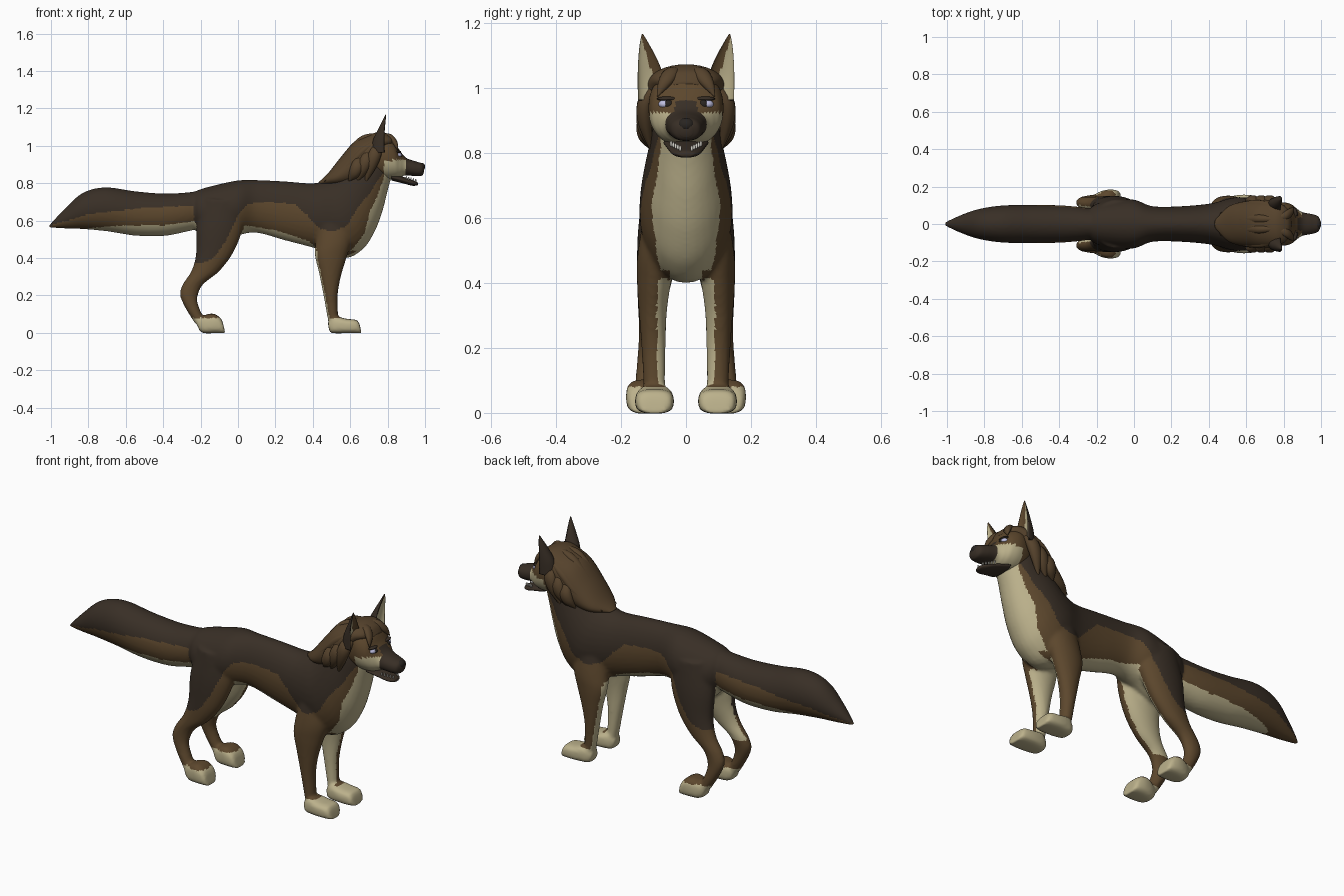
import bpy, bmesh, math
from mathutils import Vector

COLOURS = [("dark_fur", (0.040, 0.028, 0.019)), ("brown_fur", (0.108, 0.063, 0.026)),
           ("cream_fur", (0.50, 0.44, 0.26)), ("nose_black", (0.022, 0.018, 0.015)),
           ("eye_white", (0.52, 0.52, 0.75)), ("tooth_white", (0.75, 0.73, 0.66)),
           ("hair_brown", (0.092, 0.055, 0.025))]
DARK, BROWN, CREAM, BLACK, EYE, TOOTH, HAIR = range(7)
MATS = []
for label, rgb in COLOURS:
    m = bpy.data.materials.new(label)
    m.diffuse_color = (*rgb, 1)
    MATS.append(m)


def lerp(table, x):
    """Piecewise linear lookup."""
    if x <= table[0][0]:
        return table[0][1]
    for (x0, y0), (x1, y1) in zip(table, table[1:]):
        if x <= x1:
            return y0 + (y1 - y0) * (x - x0) / (x1 - x0)
    return table[-1][1]


def spline(st, steps):
    """Catmull-Rom samples through tuples."""
    out = []
    for i in range(len(st) - 1):
        a, b, c, d = st[max(i - 1, 0)], st[i], st[i + 1], st[min(i + 2, len(st) - 1)]
        for k in range(steps):
            t = k / steps
            out.append([0.5 * (2 * q + (r - p) * t + (2 * p - 5 * q + 4 * r - s) * t * t
                               + (3 * q - p - 3 * r + s) * t ** 3) for p, q, r, s in zip(a, b, c, d)])
    return out + [list(st[-1])]


def add_loft(bm, st, side=1, steps=8, sides=32, e=1.0, hollow=False):
    """Rings through stations (x1, z1, x2, z2, y centre, half width)."""
    rings = []
    for x1, z1, x2, z2, y, w in spline(st, steps):
        ring = []
        for k in range(sides):
            t = 2 * math.pi * k / sides
            c, s = (math.copysign(abs(f) ** e, f) for f in (math.cos(t), math.sin(t)))
            if hollow and c > 0:
                c *= -0.35
            ring.append(bm.verts.new(((x1 + x2) / 2 + c * (x1 - x2) / 2, side * (y + max(w, 0.002) * s),
                                      (z1 + z2) / 2 + c * (z1 - z2) / 2)))
        rings.append(ring)
    for r0, r1 in zip(rings, rings[1:]):
        for k in range(sides):
            j = (k + 1) % sides
            bm.faces.new((r0[k], r0[j], r1[j], r1[k]))
    bm.faces.new(rings[0])
    bm.faces.new(rings[-1])


def finish(name, bm, rule):
    """Make an object and colour its faces with a rule or one colour."""
    bmesh.ops.recalc_face_normals(bm, faces=bm.faces)
    me = bpy.data.meshes.new(name)
    for m in MATS:
        me.materials.append(m)
    for f in bm.faces:
        f.smooth = True
        f.material_index = rule(f.calc_center_median(), f.normal) if callable(rule) else rule
    bm.to_mesh(me)
    bm.free()
    ob = bpy.data.objects.new(name, me)
    bpy.context.collection.objects.link(ob)
    return ob


def loft(name, st, rule, **kw):
    bm = bmesh.new()
    add_loft(bm, st, **kw)
    return finish(name, bm, rule)


def ball(name, loc, size, colour):
    bm = bmesh.new()
    bmesh.ops.create_uvsphere(bm, u_segments=20, v_segments=12, radius=1)
    for v in bm.verts:
        v.co = Vector(loc) + Vector(a * b for a, b in zip(v.co, size))
    return finish(name, bm, colour)


def lock(name, pts, h, w, side=1):
    """Tapered lock of hair along points (x, z, y)."""
    st, n = [], len(pts) - 1
    for i, (x, z, y) in enumerate(pts):
        a, b = pts[max(i - 1, 0)], pts[min(i + 1, n)]
        d = Vector((a[1] - b[1], b[0] - a[0])).normalized()
        k = (0.45, 1.0, 0.85, 0.06)[i]
        st.append((x + d.x * h * k, z + d.y * h * k, x - d.x * h * k, z - d.y * h * k, y, w * k))
    return loft(name, st, HAIR, side=side, steps=5, sides=10)


# Colour boundaries of the coat, read from the side
BACK = [(-.2, .37), (-.13, .40), (-.06, .5), (0, .63), (.05, .69), (.15, .70), (.3, .69), (.37, .63),
        (.43, .56), (.5, .54), (.58, .57), (.64, .67), (.7, .74), (.75, .82), (.85, .95)]
BELLY = [(0, .58), (.2, .55), (.38, .49), (.44, .43), (.56, .43)]
BIB = [(.41, .57), (.47, .63), (.53, .675), (.65, .705), (.72, .74), (.83, .78)]
TAIL_TOP = [(-1, .575), (-.8, .635), (-.5, .67), (-.22, .68)]
TAIL_LOW = [(-.87, .55), (-.75, .565), (-.6, .575), (-.4, .575), (-.22, .60)]


def coat(c, n):
    x, z, a = c.x, c.z, abs(c.y)
    inner = n.y * (1 if c.y > 0 else -1) < -0.35
    if x < -.235 and z > .5:
        return DARK if z > lerp(TAIL_TOP, x) else CREAM if x > -.87 and z < lerp(TAIL_LOW, x) else BROWN
    if z < .08:
        return CREAM
    if x > .3 and z < .44:
        return CREAM if inner or n.x < -.75 or a < .05 or (x < .42 and a < .1) else BROWN
    if x < .06 and .25 < z < .6 and (inner or (a < .07 and n.z < -.3)):
        return CREAM
    if x > .55 and x > lerp(BIB, z):
        return CREAM
    if .03 < x < .57 and z < lerp(BELLY, x) and a < .11:
        return CREAM
    return DARK if z > lerp(BACK, x) else BROWN


# Body, tail, legs and feet, fused into one skin
skin = bmesh.new()
add_loft(skin, [(-.26, .72, -.255, .62, 0, .04), (-.22, .76, -.21, .53, 0, .10), (-.12, .79, -.12, .47, 0, .13),
                (0, .815, 0, .52, 0, .13), (.1, .817, .1, .535, 0, .095), (.25, .81, .25, .495, 0, .095),
                (.4, .80, .42, .45, 0, .11), (.48, .82, .57, .40, 0, .14), (.52, .85, .67, .45, 0, .142),
                (.56, .90, .735, .55, 0, .13), (.61, .96, .775, .66, 0, .112), (.66, 1.0, .80, .76, 0, .10),
                (.72, 1.02, .82, .83, 0, .085)])
add_loft(skin, [(-1.01, .575, -1.01, .562, 0, .01), (-.93, .66, -.92, .558, 0, .048),
                (-.83, .748, -.83, .555, 0, .08), (-.71, .778, -.7, .543, 0, .099),
                (-.55, .757, -.55, .52, 0, .102), (-.4, .745, -.4, .518, 0, .10),
                (-.28, .75, -.28, .54, 0, .09), (-.18, .765, -.2, .56, 0, .075)])
FRONT_LEG = [(.62, .64, .44, .64, .065, .06), (.61, .5, .415, .48, .085, .064), (.58, .40, .412, .41, .098, .053),
             (.55, .30, .433, .32, .102, .043), (.533, .2, .457, .2, .10, .037), (.535, .1, .477, .09, .098, .034),
             (.54, .04, .49, .03, .098, .034)]
FRONT_FOOT = [(.48, .05, .49, .005, .098, .03), (.52, .085, .51, -.002, .097, .05), (.58, .075, .58, -.002, .097, .06),
              (.635, .068, .645, -.002, .097, .055), (.652, .04, .66, -.002, .097, .04)]
HIND_LEG = [(.03, .70, -.19, .72, .065, .065), (.025, .56, -.222, .56, .08, .068), (-.025, .43, -.225, .42, .095, .056),
            (-.10, .33, -.25, .33, .105, .043), (-.185, .26, -.295, .26, .11, .035),
            (-.215, .2, -.31, .205, .115, .032), (-.213, .15, -.285, .14, .12, .032), (-.18, .07, -.23, .05, .125, .034)]
HIND_FOOT = [(-.225, .06, -.205, .01, .125, .03), (-.175, .095, -.18, -.002, .125, .05),
             (-.13, .102, -.13, -.002, .125, .06), (-.09, .075, -.085, -.002, .125, .054),
             (-.075, .03, -.068, -.002, .125, .042)]
for s in (-1, 1):
    for leg in (FRONT_LEG, HIND_LEG):
        add_loft(skin, leg, side=s)
    for foot in (FRONT_FOOT, HIND_FOOT):
        add_loft(skin, foot, side=s, e=0.65)
raw = finish("raw_body", skin, BROWN)
rm = raw.modifiers.new("fuse", 'REMESH')
rm.mode, rm.voxel_size = 'VOXEL', 0.009
sm = raw.modifiers.new("soften", 'SMOOTH')
sm.factor, sm.iterations = 0.5, 4
fused = bpy.data.meshes.new_from_object(raw.evaluated_get(bpy.context.evaluated_depsgraph_get()))
bpy.data.objects.remove(raw)
bm = bmesh.new()
bm.from_mesh(fused)
finish("body", bm, coat)


# Head with dark muzzle and cream cheeks
def face(c, n):
    if c.x > .898 or (c.x > .875 and c.z > .90 and abs(c.y) < .035):
        return DARK
    return CREAM if c.x > .78 and c.z < .925 - .1 * max(0, .84 - c.x) else BROWN


loft("head", [(.66, .98, .70, .87, 0, .05), (.70, 1.035, .74, .83, 0, .095), (.77, 1.06, .80, .82, 0, .115),
              (.83, 1.03, .84, .823, 0, .108), (.865, .975, .865, .83, 0, .087), (.90, .935, .895, .842, 0, .064),
              (.95, .917, .95, .838, 0, .053), (.985, .905, .98, .84, 0, .042), (.998, .885, .992, .85, 0, .02)],
     face, sides=48, e=0.9)
loft("lower_jaw", [(.82, .85, .82, .815, 0, .07), (.88, .835, .88, .80, 0, .058), (.93, .818, .93, .787, 0, .045),
                   (.955, .808, .957, .788, 0, .028), (.962, .80, .962, .792, 0, .01)], DARK, sides=24)
ball("nose", (.982, 0, .888), (.019, .026, .021), BLACK)

EAR = [(.86, .97, .71, .96, .105, .043), (.845, 1.03, .722, 1.03, .108, .041), (.82, 1.09, .75, 1.09, .118, .029),
       (.805, 1.14, .775, 1.14, .129, .013), (.794, 1.167, .788, 1.167, .134, .002)]


def ear_colour(c, n):
    if n.x < .15:
        return DARK
    return CREAM if abs(c.y) > .100 + .3 * max(0, c.z - 1.03) else BROWN


for s in (-1, 1):
    tag = "left" if s > 0 else "right"
    loft("ear_" + tag, EAR, ear_colour, side=s, hollow=True)
    # Eyes and brows
    ball("eye_" + tag, (.856, s * .064, .951), (.019, .021, .014), EYE)
    ball("pupil_" + tag, (.868, s * .054, .951), (.010, .013, .013), BLACK)
    ball("brow_" + tag, (.855, s * .058, .968), (.017, .032, .007), DARK)
    # Teeth along the lower jaw
    for i in range(5):
        t = i / 4
        ball("tooth_%s_%d" % (tag, i), (.90 + .05 * t, s * (.046 - .028 * t), .829 - .014 * t),
             (.004, .004, .009), TOOTH)
    # Hanging side locks
    for i, dx in enumerate((0, -.045, -.09)):
        lock("side_lock_%s_%d" % (tag, i), [(.755 + dx, 1.03 - .03 * i, .08), (.735 + dx, .965 - .03 * i, .122),
             (.71 + dx, .89 - .02 * i, .125), (.68 + dx, .80 + .005 * i, .105)], .034, .026, s)
    # Locks swept back over the crown and neck
    for i, y in enumerate((.025, .065, .095)):
        lock("crown_lock_%s_%d" % (tag, i), [(.76, 1.06 - .012 * i, y), (.67, 1.033 - .03 * i, y * 1.1),
             (.58, .945 - .03 * i, y), (.46, .81, y * .6)], .022, .024, s)
    # Fringe
    lock("fringe_" + tag, [(.76, 1.06, .03), (.81, 1.048, .045), (.84, 1.015, .065), (.855, .975, .088)],
         .016, .026, s)

# Mane covering the neck and crown
loft("mane", [(.43, .805, .46, .79, 0, .03), (.48, .852, .54, .785, 0, .095), (.55, .94, .62, .79, 0, .12),
              (.62, 1.02, .68, .83, 0, .128), (.69, 1.055, .73, .89, 0, .128), (.76, 1.074, .775, .96, 0, .115),
              (.82, 1.055, .81, .99, 0, .088), (.845, 1.02, .835, .99, 0, .04)], HAIR)
